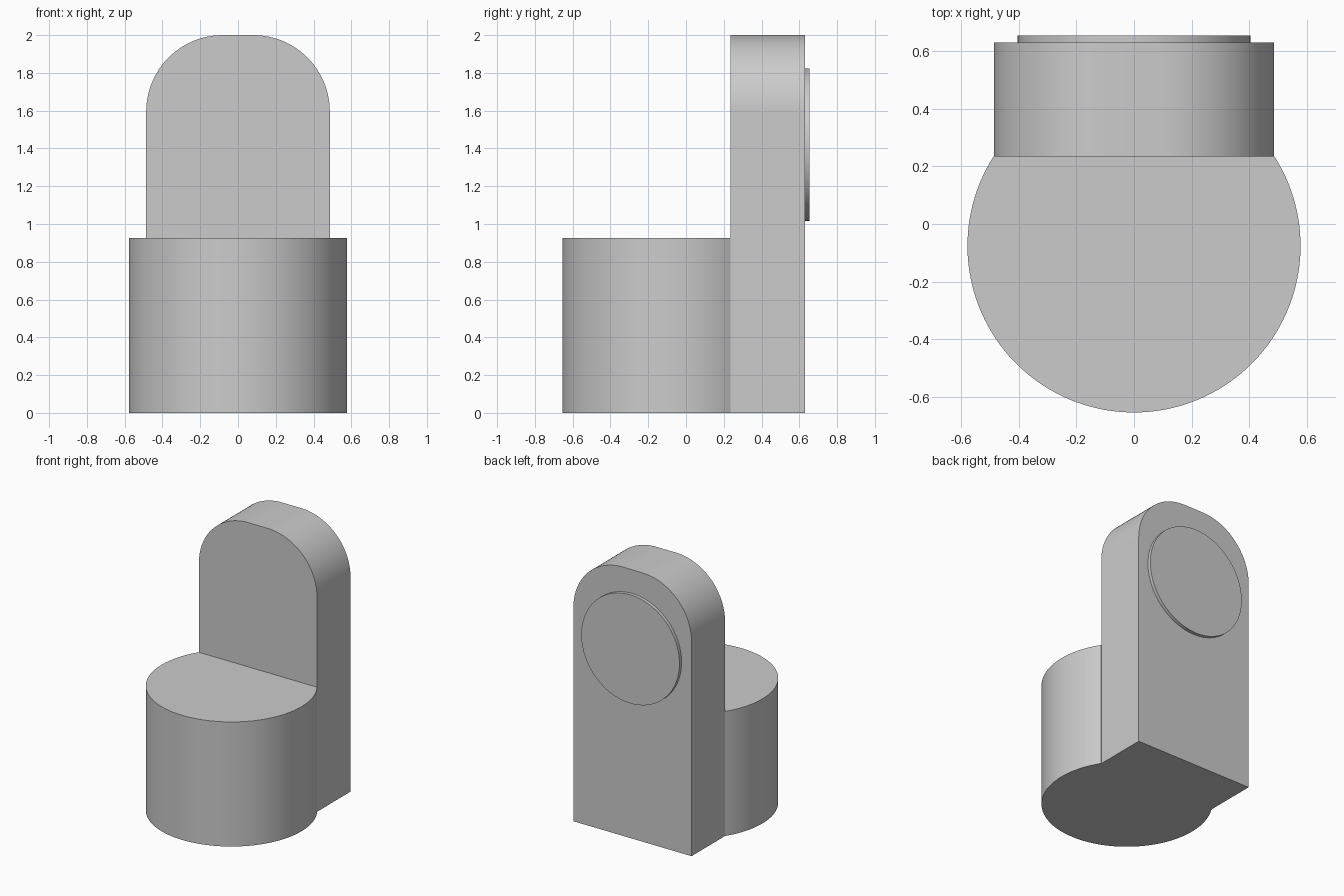
import bpy, bmesh
from math import asin, cos, sin, pi, radians

default = bpy.data.objects.get("Cube")
if default:
    bpy.data.objects.remove(default, do_unlink=True)

grey = bpy.data.materials.new("plain_grey")
grey.use_nodes = True
COLOUR = (0.6, 0.6, 0.6, 1)
grey.diffuse_color = COLOUR
grey.node_tree.nodes["Principled BSDF"].inputs["Base Color"].default_value = COLOUR


def arc(cx, cy, radius, start, end, steps):
    """Points along a circular arc, both ends included."""
    angles = [start + (end - start) * i / steps for i in range(steps + 1)]
    return [(cx + radius * cos(a), cy + radius * sin(a)) for a in angles]


def extrude_profile(name, points, place, offset):
    """Fill a closed outline and extrude it into a solid."""
    bm = bmesh.new()
    face = bm.faces.new([bm.verts.new(place(*p)) for p in points])
    result = bmesh.ops.extrude_face_region(bm, geom=[face], use_keep_orig=True)
    moved = [v for v in result["geom"] if isinstance(v, bmesh.types.BMVert)]
    bmesh.ops.translate(bm, verts=moved, vec=offset)
    bmesh.ops.recalc_face_normals(bm, faces=bm.faces)
    mesh = bpy.data.meshes.new(name)
    bm.to_mesh(mesh)
    bm.free()
    mesh.materials.append(grey)
    obj = bpy.data.objects.new(name, mesh)
    bpy.context.collection.objects.link(obj)
    bpy.ops.object.select_all(action="DESELECT")
    obj.select_set(True)
    bpy.context.view_layer.objects.active = obj
    bpy.ops.object.shade_smooth_by_angle(angle=radians(30))
    return obj


FRONT, BACK = 0.235, 0.629      # depth range of the upright
HALF, CORNER, TOP = 0.486, 0.405, 2.0
RADIUS, CENTRE = 0.578, -0.076  # round base

# Round base, cut flat where it meets the upright
cut = asin((FRONT - CENTRE) / RADIUS)
extrude_profile("round_base", arc(0, CENTRE, RADIUS, pi - cut, 2 * pi + cut, 96),
                lambda x, y: (x, y, 0), (0, 0, 0.927))

# Upright slab with two rounded top corners
right_corner = arc(HALF - CORNER, TOP - CORNER, CORNER, 0, pi / 2, 24)
left_corner = [(-x, z) for x, z in reversed(right_corner)]
extrude_profile("upright_slab", [(-HALF, 0), (HALF, 0)] + right_corner + left_corner,
                lambda x, z: (x, FRONT, z), (0, BACK - FRONT, 0))

# Thin raised disc on the back
extrude_profile("back_disc", arc(0, 1.42, 0.404, 0, 2 * pi, 96)[:-1],
                lambda x, z: (x, BACK, z), (0, 0.025, 0))
